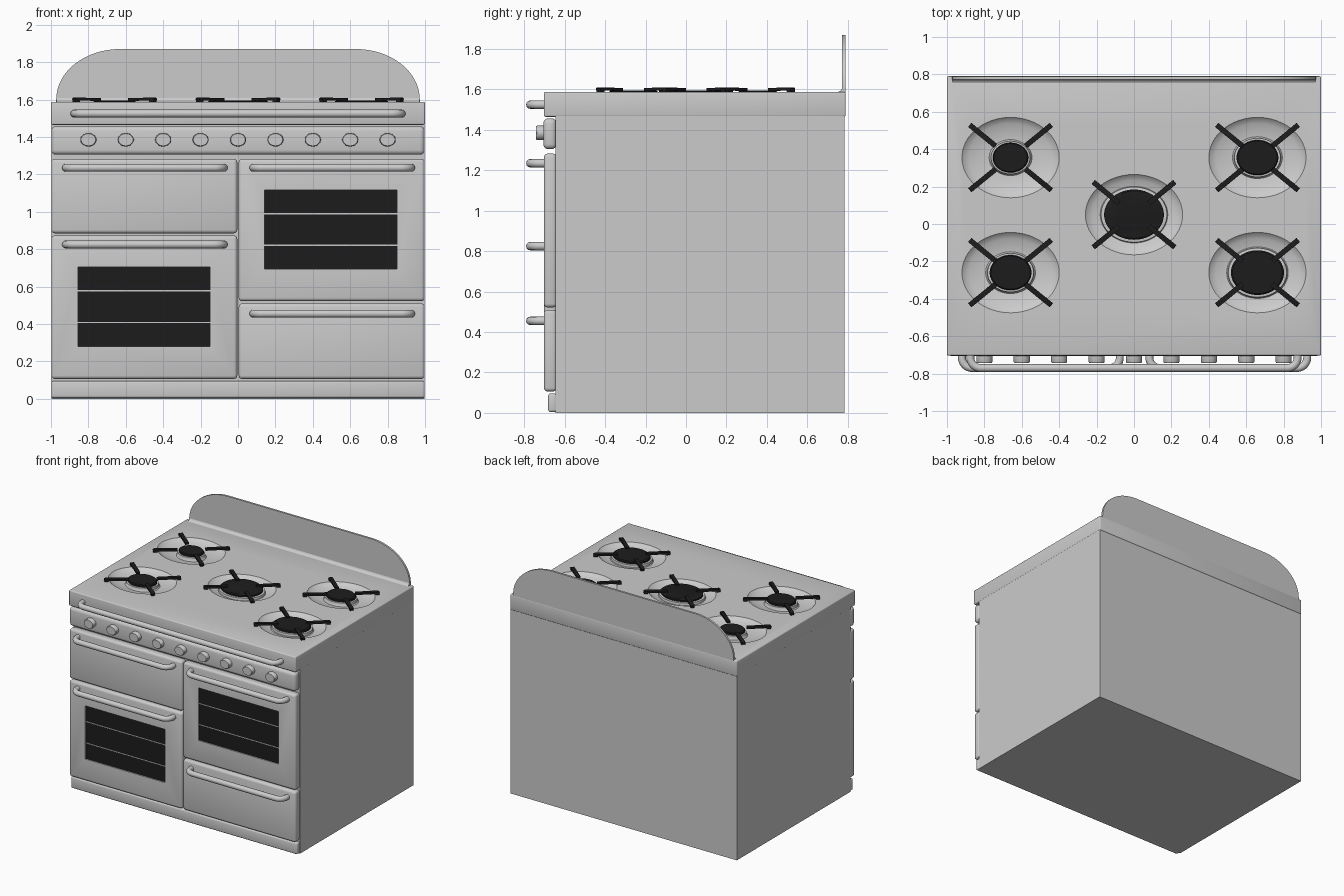
import bpy, bmesh, math
from mathutils import Vector

if "Cube" in bpy.data.objects:
    bpy.data.objects.remove(bpy.data.objects["Cube"])


def material(name, c):
    m = bpy.data.materials.new(name)
    m.diffuse_color = (c, c, c, 1)
    m.use_nodes = True
    m.node_tree.nodes["Principled BSDF"].inputs["Base Color"].default_value = m.diffuse_color
    return m


STEEL = material("light grey enamel", 0.6)
BLACK = material("black iron", 0.012)


def activate(o):
    bpy.ops.object.select_all(action='DESELECT')
    o.select_set(True)
    bpy.context.view_layer.objects.active = o


def finish(name, bm, mat):
    bmesh.ops.recalc_face_normals(bm, faces=bm.faces[:])
    me = bpy.data.meshes.new(name)
    bm.to_mesh(me)
    bm.free()
    me.materials.append(mat)
    o = bpy.data.objects.new(name, me)
    bpy.context.collection.objects.link(o)
    activate(o)
    bpy.ops.object.shade_smooth_by_angle(angle=math.radians(35))
    return o


def box(name, x, y, z, bevel=0.0, mat=STEEL, seg=3):
    bm = bmesh.new()
    bmesh.ops.create_cube(bm, size=1)
    for v in bm.verts:
        v.co = Vector([(r[0] + r[1]) / 2 + c * (r[1] - r[0]) for r, c in zip((x, y, z), v.co)])
    if bevel:
        bmesh.ops.bevel(bm, geom=bm.edges[:], offset=bevel, segments=seg, profile=0.5, affect='EDGES')
    return finish(name, bm, mat)


def lathe(name, profile, centre, sx, sy, mat=STEEL, n=48, axis='Z'):
    # stacked elliptical rings of (radius, height), closed at both ends
    bm = bmesh.new()
    rings = []
    for r, h in profile:
        ring = []
        for i in range(n):
            a = 2 * math.pi * i / n
            u, v = r * sx * math.cos(a), r * sy * math.sin(a)
            p = Vector((u, v, h)) if axis == 'Z' else Vector((u, -h, v))
            ring.append(bm.verts.new(Vector(centre) + p))
        rings.append(ring)
    for a, b in zip(rings, rings[1:]):
        for i in range(n):
            j = (i + 1) % n
            bm.faces.new((a[i], a[j], b[j], b[i]))
    bm.faces.new(rings[0])
    bm.faces.new(rings[-1])
    return finish(name, bm, mat)


def prism(name, pts, vec, mat=STEEL):
    bm = bmesh.new()
    f = bm.faces.new([bm.verts.new(p) for p in pts])
    ext = bmesh.ops.extrude_face_region(bm, geom=[f], use_keep_orig=True)
    for v in ext['geom']:
        if isinstance(v, bmesh.types.BMVert):
            v.co += Vector(vec)
    return finish(name, bm, mat)


def cut(target, cutter):
    mod = target.modifiers.new("cut", 'BOOLEAN')
    mod.operation = 'DIFFERENCE'
    mod.solver = 'EXACT'
    mod.object = cutter
    activate(target)
    bpy.ops.object.modifier_apply(modifier=mod.name)
    bpy.data.objects.remove(cutter)


def handle(name, x0, x1, z):
    # tube leaving the front, turning a rounded corner and running across
    r, y = 0.055, -0.77
    half = [(x0, -0.68)]
    for i in range(9):
        a = math.pi / 2 * i / 8
        half.append((x0 + r - r * math.cos(a), y + r - r * math.sin(a)))
    path = half + [(x0 + x1 - px, py) for px, py in reversed(half)]
    cu = bpy.data.curves.new(name, 'CURVE')
    cu.dimensions = '3D'
    cu.bevel_depth = 0.021
    cu.bevel_resolution = 4
    cu.use_fill_caps = True
    sp = cu.splines.new('POLY')
    sp.points.add(len(path) - 1)
    for p, (px, py) in zip(sp.points, path):
        p.co = (px, py, z, 1)
    cu.materials.append(STEEL)
    o = bpy.data.objects.new(name, cu)
    bpy.context.collection.objects.link(o)
    activate(o)
    bpy.ops.object.convert(target='MESH')
    bpy.ops.object.shade_smooth_by_angle(angle=math.radians(50))


# cabinet and plinth
box("cabinet", (-0.998, 0.998), (-0.645, 0.785), (0, 1.47))
box("plinth", (-0.998, 0.998), (-0.682, -0.64), (0.004, 0.096), 0.012)

# doors and drawers with their handles
FRONT = (-0.703, -0.64)
left, right = (-0.998, -0.004), (0.004, 0.998)
panels = [("upper_left_drawer", left, (0.885, 1.283), 1.235, None),
          ("lower_left_door", left, (0.106, 0.873), 0.825, ((-0.855, -0.15), (0.28, 0.705))),
          ("upper_right_door", right, (0.522, 1.283), 1.235, ((0.143, 0.85), (0.695, 1.115))),
          ("lower_right_drawer", right, (0.106, 0.51), 0.455, None)]
for name, x, z, hz, window in panels:
    door = box(name, x, FRONT, z, 0.018)
    handle(name + "_handle", x[0] + 0.078, x[1] - 0.072, hz)
    if window:
        wx, wz = window
        cut(door, box("cutter", wx, (-0.8, -0.69), wz))
        box(name + "_glass", wx, (-0.694, -0.688), wz, 0, BLACK)
        for k in (0.30, 0.70):
            s = wz[0] + k * (wz[1] - wz[0])
            box(name + "_shelf_line", wx, (-0.697, -0.693), (s - 0.003, s + 0.003))

# control panel and knobs
box("control_panel", (-0.998, 0.998), (-0.706, -0.64), (1.305, 1.457), 0.025, seg=4)
for i in range(9):
    lathe("knob", [(1, 0), (1, 0.042), (0.9, 0.048)], (-0.8 + 0.2 * i, -0.695, 1.385),
          0.043, 0.036, n=32, axis='Y')

# hob slab with front rail
hob = box("hob_top", (-1, 1), (-0.703, 0.79), (1.465, 1.588), 0.008)
handle("hob_rail", -0.875, 0.875, 1.525)

# splashback with rounded shoulders and a cove at its foot
arc = [(0.63 + 0.342 * math.cos(math.pi / 2 * i / 16), 1.60 + 0.27 * math.sin(math.pi / 2 * i / 16))
       for i in range(17)]
outline = [(0.972, 1.57)] + arc
outline += [(-x, z) for x, z in reversed(outline)]
prism("splashback", [(x, 0.773, z) for x, z in outline], (0, 0.016, 0))
cove = [(-0.97, 0.745 + 0.03 * math.sin(a), 1.617 - 0.03 * math.cos(a))
        for a in [math.pi / 2 * i / 6 for i in range(7)]]
prism("splashback_cove", cove + [(-0.97, 0.78, 1.617), (-0.97, 0.78, 1.58), (-0.97, 0.745, 1.58)], (1.94, 0, 0))

# burners: dish, base, cap and four pan-support arms
burners = [(-0.66, 0.355, 0.095), (0.66, 0.355, 0.112), (-0.66, -0.26, 0.112),
           (0.66, -0.26, 0.142), (0, 0.05, 0.16)]
TOP = 1.588
for cx, cy, r in burners:
    cut(hob, lathe("cutter", [(0.45, -0.04), (0.65, -0.034), (0.85, -0.022), (0.94, -0.013), (1, 0), (1, 0.05)],
                   (cx, cy, TOP), 0.26, 0.215))
    lathe("burner_base", [(1.25, -0.045), (1.12, -0.03), (1.1, -0.012), (0.9, -0.008)],
          (cx, cy, TOP), r, r * 0.84)
    lathe("burner_cap", [(1, -0.014), (1, 0.002), (0.94, 0.008)], (cx, cy, TOP), r, r * 0.84, BLACK)
    for sx in (-1, 1):
        for sy in (-1, 1):
            outer, inner = Vector((0.215 * sx, 0.172 * sy, 0)), Vector((0.08 * sx, 0.062 * sy, 0))
            d = (outer - inner).normalized()
            side = Vector((-d.y, d.x, 0)) * 0.014
            base = Vector((cx, cy, 0)) - side
            # side profile of an arm: level bar with a foot on the hob
            prof = [(inner, 1.592), (outer - d * 0.03, 1.596), (outer - d * 0.025, 1.584),
                    (outer, 1.584), (outer + d * 0.004, 1.605), (outer - d * 0.006, 1.611), (inner, 1.607)]
            prism("pan_support_arm", [base + p + Vector((0, 0, z)) for p, z in prof], side * 2, BLACK)
